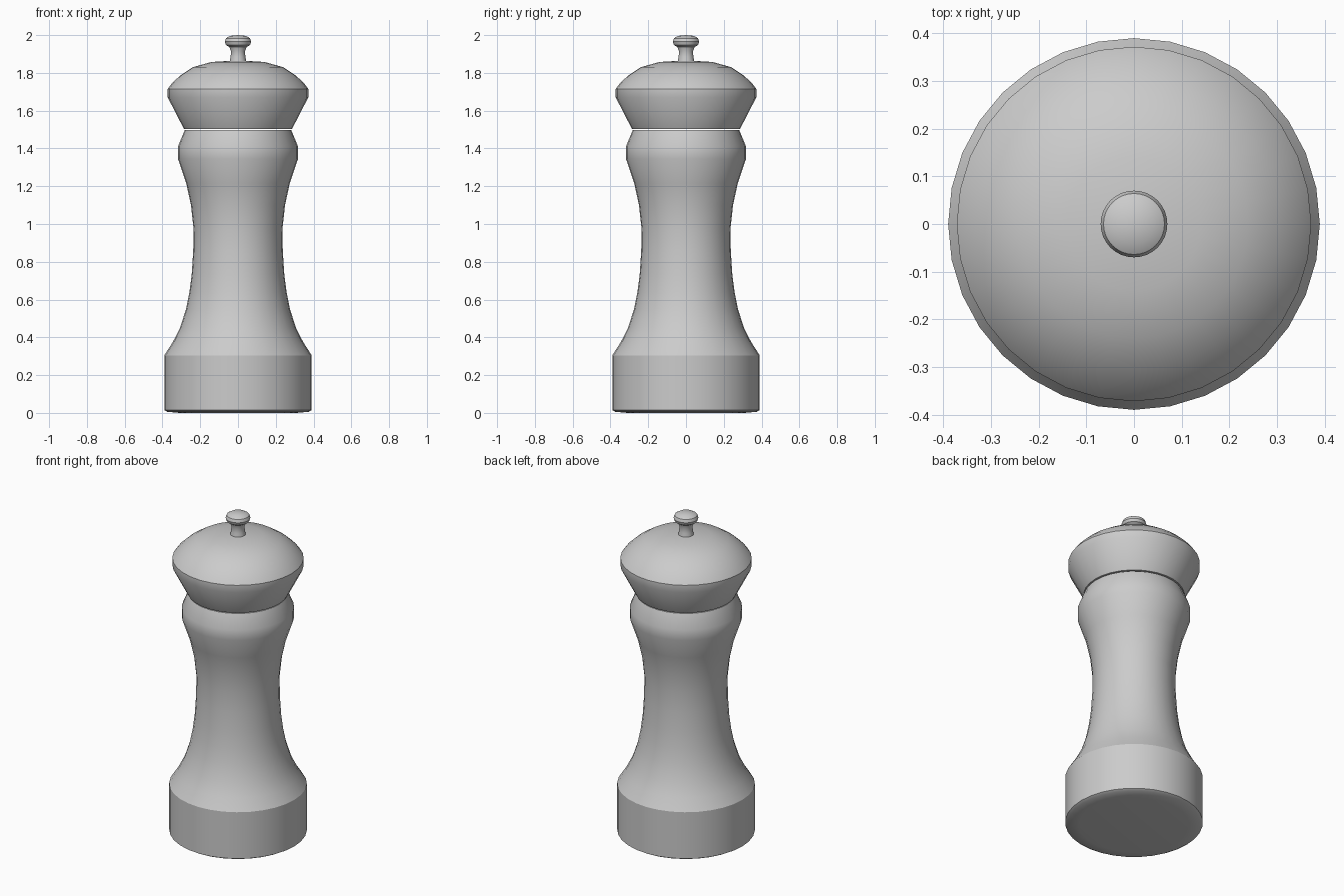
import bpy, bmesh, math

if "Cube" in bpy.data.objects:
    bpy.data.objects.remove(bpy.data.objects["Cube"])

SIDES = 32


def lathe(name, profile):
    """Revolve an (r, z) profile around the z axis; r = 0 ends close it."""
    bm = bmesh.new()
    verts = [bm.verts.new((r, 0, z)) for r, z in profile]
    edges = [bm.edges.new(p) for p in zip(verts, verts[1:])]
    bmesh.ops.spin(bm, geom=verts + edges, cent=(0, 0, 0), axis=(0, 0, 1),
                   angle=math.tau, steps=SIDES, use_duplicate=False)
    bmesh.ops.remove_doubles(bm, verts=bm.verts, dist=1e-4)
    bmesh.ops.recalc_face_normals(bm, faces=bm.faces)
    mesh = bpy.data.meshes.new(name)
    bm.to_mesh(mesh)
    bm.free()
    obj = bpy.data.objects.new(name, mesh)
    bpy.context.collection.objects.link(obj)
    bpy.ops.object.select_all(action='DESELECT')
    obj.select_set(True)
    bpy.context.view_layer.objects.active = obj
    bpy.ops.object.shade_smooth_by_angle(angle=math.radians(30))
    return obj


# Turned body: plinth, waisted shaft and collar
lathe("body", [
    (0, 0), (0.31, 0), (0.375, 0.006), (0.39, 0.015), (0.39, 0.305),
    (0.345, 0.375), (0.307, 0.45), (0.275, 0.55), (0.257, 0.64),
    (0.245, 0.735), (0.237, 0.86), (0.236, 0.98), (0.249, 1.10),
    (0.274, 1.215), (0.318, 1.345), (0.318, 1.41), (0.282, 1.497), (0, 1.497)])

# Domed turning head
lathe("head", [
    (0, 1.503), (0.286, 1.503), (0.372, 1.67), (0.372, 1.715),
    (0.35, 1.745), (0.305, 1.787), (0.24, 1.83), (0.14, 1.858), (0, 1.866)])

# Finial knob
lathe("top_knob", [
    (0, 1.855), (0.045, 1.855), (0.039, 1.885), (0.037, 1.915),
    (0.046, 1.937), (0.064, 1.948), (0.07, 1.965), (0.064, 1.983),
    (0.042, 1.996), (0, 2.0)])
